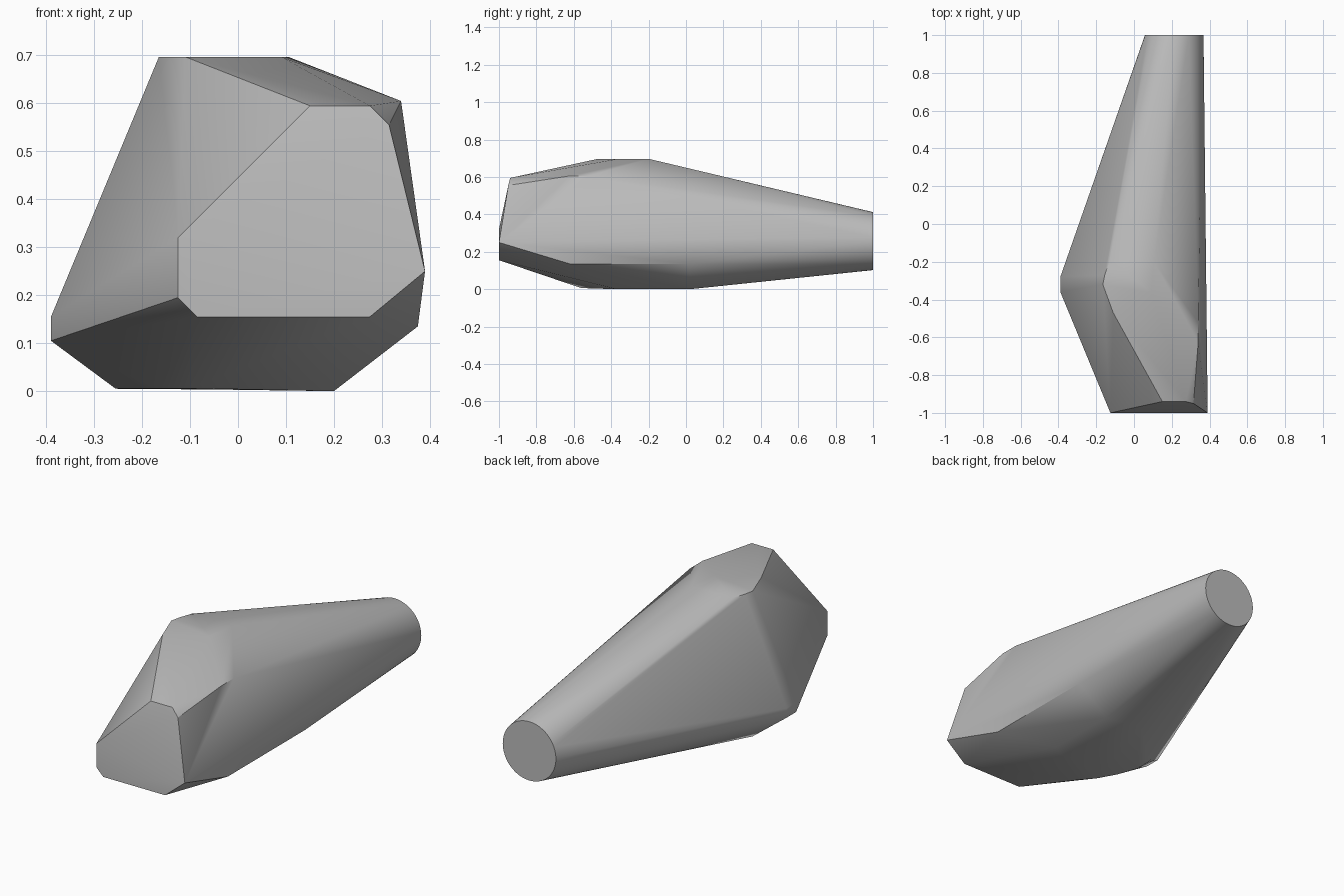
import bpy, bmesh, math

cube = bpy.data.objects.get("Cube")
if cube:
    bpy.data.objects.remove(cube, do_unlink=True)

grey = bpy.data.materials.new("plain grey")
grey.use_nodes = True
colour = (0.5, 0.5, 0.5, 1)
grey.diffuse_color = colour
grey.node_tree.nodes["Principled BSDF"].inputs["Base Color"].default_value = colour

# Corners of the faceted head
front = [(-.125, -1, .195), (-.125, -1, .32), (.15, -.94, .595), (.275, -.94, .595),
         (.315, -.95, .555), (.39, -1, .25), (.275, -1, .155), (-.085, -1, .155)]
crown = [(x, y, .697) for x, y in
         [(-.11, -.47), (-.165, -.32), (-.155, -.27), (-.13, -.2), (.105, -.2), (.09, -.36)]]
shoulder = [(.34, -.625, .605), (.34, -.52, .605)]
belt = [(.375, -.62, .135), (.375, .02, .135)]
side = [(-.39, y, z) for y in (-.36, -.28) for z in (.105, .155)]
base = [(.2, -.37, 0), (.2, .02, 0), (0, .05, .003), (-.255, -.19, .005), (-.255, -.28, .005),
        (-.215, -.39, .005), (-.165, -.48, .005), (-.1, -.56, .006)]

# Round rear end of the taper
segments = 48
rear = []
for i in range(segments):
    a = math.tau * i / segments
    rear.append((.213 + .155 * math.cos(a), 1, .257 + .155 * math.sin(a)))

# Wrap everything in one convex skin
bm = bmesh.new()
for p in front + crown + shoulder + belt + side + base + rear:
    bm.verts.new(p)
hull = bmesh.ops.convex_hull(bm, input=bm.verts[:])
bmesh.ops.delete(bm, geom=[v for v in bm.verts if not v.link_faces], context="VERTS")
bmesh.ops.dissolve_limit(bm, angle_limit=math.radians(1), verts=bm.verts[:], edges=bm.edges[:])
bmesh.ops.recalc_face_normals(bm, faces=bm.faces[:])

mesh = bpy.data.meshes.new("tapered_body")
bm.to_mesh(mesh)
bm.free()
mesh.materials.append(grey)
body = bpy.data.objects.new("tapered_body", mesh)
bpy.context.collection.objects.link(body)

# Soft shading with crisp corners
bpy.ops.object.select_all(action="DESELECT")
body.select_set(True)
bpy.context.view_layer.objects.active = body
bpy.ops.object.shade_smooth_by_angle(angle=math.radians(30))
